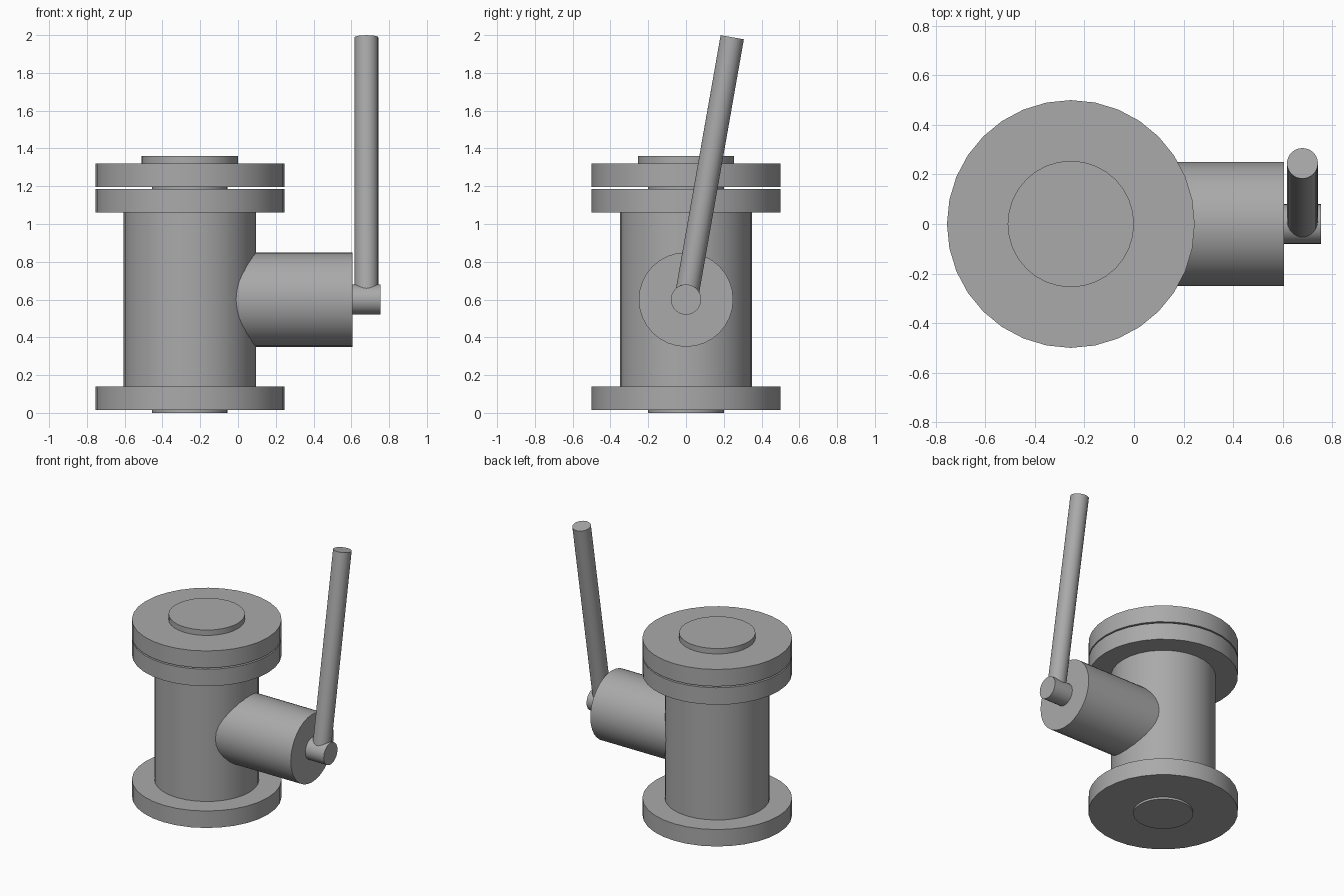
import bpy
import math
from mathutils import Vector

cube = bpy.data.objects.get("Cube")
if cube:
    bpy.data.objects.remove(cube, do_unlink=True)

# One plain metal grey for the whole valve
grey = bpy.data.materials.new("metal_grey")
grey.use_nodes = True
colour = (0.4, 0.4, 0.4, 1)
grey.diffuse_color = colour
grey.node_tree.nodes["Principled BSDF"].inputs["Base Color"].default_value = colour


def rod(name, radius, start, end):
    """Capped cylinder running from start to end."""
    a, b = Vector(start), Vector(end)
    axis = b - a
    bpy.ops.mesh.primitive_cylinder_add(
        vertices=32, radius=radius, depth=axis.length, location=(a + b) / 2,
        rotation=axis.to_track_quat("Z", "Y").to_euler())
    obj = bpy.context.object
    obj.name = obj.data.name = name
    obj.data.materials.append(grey)
    bpy.ops.object.shade_smooth_by_angle(angle=math.radians(30))
    return obj


# Upright body, flanges and sealing faces, stacked from the ground up
AXIS_X = -0.255
for name, radius, bottom, top in (
        ("bottom_seal_face", 0.2, 0, 0.02),
        ("bottom_flange", 0.5, 0.015, 0.14),
        ("body", 0.35, 0.1, 1.1),
        ("upper_flange", 0.5, 1.06, 1.185),
        ("gasket", 0.2, 1.18, 1.205),
        ("top_flange", 0.5, 1.195, 1.32),
        ("top_cap", 0.255, 1.3, 1.36)):
    rod(name, radius, (AXIS_X, 0, bottom), (AXIS_X, 0, top))

# Side branch and lever stem
SIDE_Z = 0.6
rod("side_branch", 0.25, (AXIS_X, 0, SIDE_Z), (0.605, 0, SIDE_Z))
rod("lever_stem", 0.08, (0.55, 0, SIDE_Z), (0.755, 0, SIDE_Z))

# Lever leaning ten degrees to the back
tilt = math.radians(10)
length = 1.41
rod("lever", 0.0625, (0.68, 0, SIDE_Z),
    (0.68, length * math.sin(tilt), SIDE_Z + length * math.cos(tilt)))
